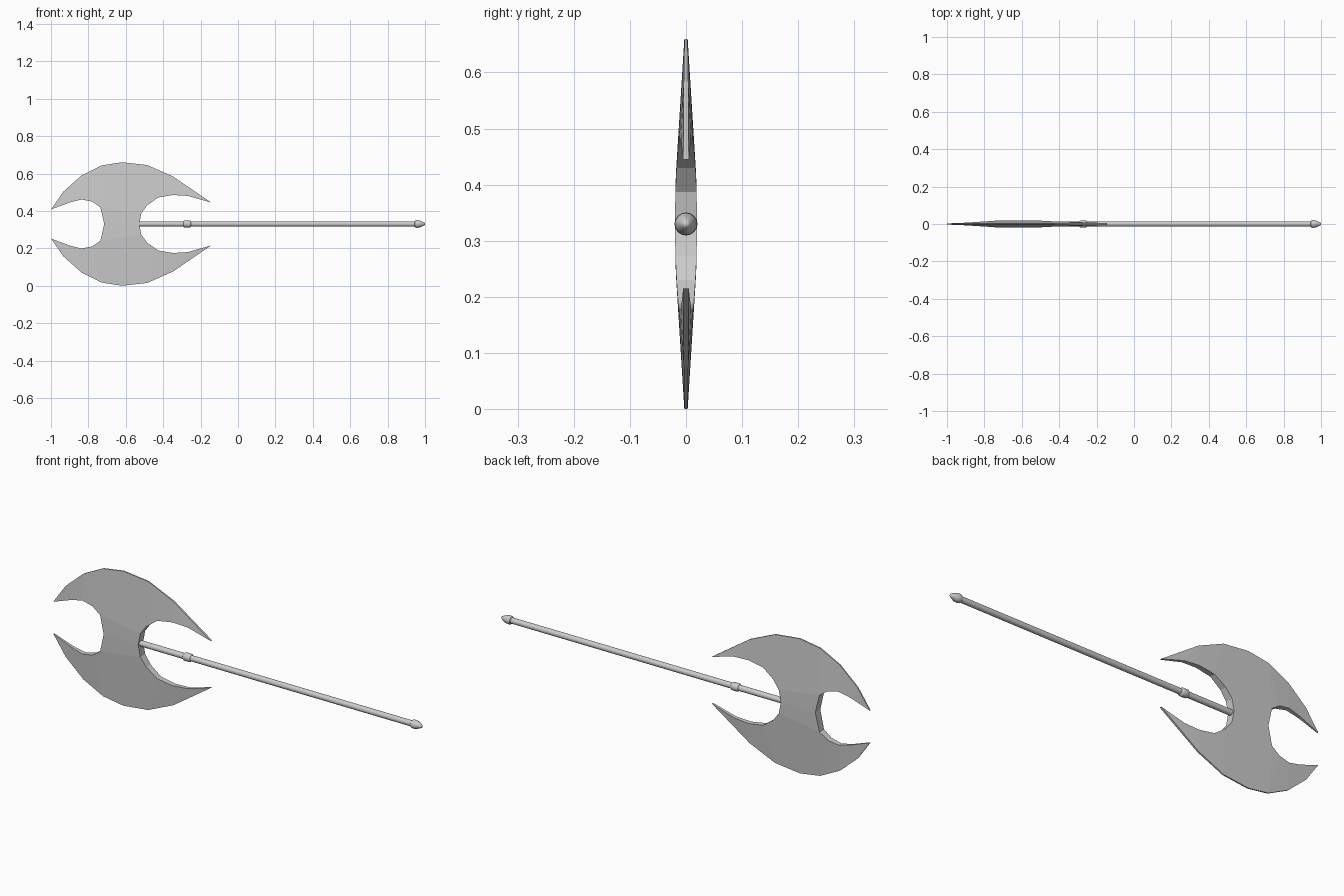
import bpy, bmesh, math

if "Cube" in bpy.data.objects:
    bpy.data.objects.remove(bpy.data.objects["Cube"])

CZ = 0.33  # height of the shaft axis

steel = bpy.data.materials.new("grey_steel")
steel.diffuse_color = (0.6, 0.6, 0.6, 1)
steel.use_nodes = True
steel.node_tree.nodes["Principled BSDF"].inputs["Base Color"].default_value = steel.diffuse_color


def finish(name, bm, smooth):
    bmesh.ops.recalc_face_normals(bm, faces=bm.faces)
    me = bpy.data.meshes.new(name)
    bm.to_mesh(me)
    bm.free()
    me.materials.append(steel)
    ob = bpy.data.objects.new(name, me)
    bpy.context.collection.objects.link(ob)
    if smooth:
        bpy.ops.object.select_all(action='DESELECT')
        ob.select_set(True)
        bpy.context.view_layer.objects.active = ob
        bpy.ops.object.shade_smooth_by_angle(angle=math.radians(35))
    return ob


def lathe(name, profile, sides=16):
    """Turn (x, radius) pairs around the shaft axis, with closed ends."""
    bm = bmesh.new()
    rings = []
    for x, r in profile:
        rings.append([bm.verts.new((x, r * math.cos(2 * math.pi * i / sides),
                                    CZ + r * math.sin(2 * math.pi * i / sides)))
                      for i in range(sides)])
    for a, b in zip(rings, rings[1:]):
        for i in range(sides):
            j = (i + 1) % sides
            bm.faces.new((a[i], a[j], b[j], b[i]))
    bm.faces.new(rings[0])
    bm.faces.new(rings[-1])
    return finish(name, bm, True)


# Double-bitted blade: upper half outline as (x, z, half thickness)
outer = [(-1.0, .408, .003), (-.933, .504, .003), (-.837, .589, .003),
         (-.73, .643, .003), (-.62, .66, .003), (-.485, .645, .003),
         (-.347, .584, .004), (-.144, .445, .005)]
inner = [(-.90, .445, .007), (-.837, .461, .011), (-.78, .45, .015),
         (-.736, .42, .018), (-.517, .387, .019), (-.485, .43, .017),
         (-.427, .472, .014), (-.347, .485, .012), (-.267, .48, .009)]
neck = [(-.715, .33, .0195), (-.528, .33, .0195)]
# Outer edge point facing each inner edge point
facing = [1, 2, 3, 3, 4, 5, 5, 6, 6]

bm = bmesh.new()
sides = []
for s in (-1, 1):
    o, i, n = [[bm.verts.new((x, s * t, z)) for x, z, t in pts]
               for pts in (outer, inner, neck)]
    sides.append((o, i, n))
    bm.faces.new((o[0], i[0], o[1]))
    bm.faces.new((o[7], o[6], i[8]))
    for k in range(8):
        a, b = facing[k], facing[k + 1]
        if a == b:
            bm.faces.new((i[k], i[k + 1], o[a]))
        else:
            bm.faces.new((i[k], i[k + 1], o[b], o[a]))
    bm.faces.new((n[0], n[1], i[4], i[3]))

# Rim walls between the front and back faces, open along the mirror line
loops = [[n[0]] + i[3::-1] + o + i[:3:-1] + [n[1]] for o, i, n in sides]
front, back = loops
for k in range(len(front) - 1):
    bm.faces.new((front[k], front[k + 1], back[k + 1], back[k]))

# Mirror the half blade below the shaft axis
copy = bmesh.ops.duplicate(bm, geom=bm.verts[:] + bm.edges[:] + bm.faces[:])
for v in copy["geom"]:
    if isinstance(v, bmesh.types.BMVert):
        v.co.z = 2 * CZ - v.co.z
bmesh.ops.remove_doubles(bm, verts=bm.verts[:], dist=1e-5)
finish("blade", bm, False)

# Long shaft
lathe("shaft", [(-.535, .014), (.96, .014)])

# Collar ring on the shaft
lathe("collar", [(-.291, .014), (-.289, .017), (-.284, .0195),
                 (-.258, .0195), (-.253, .017), (-.251, .014)])

# Pommel cap at the end
lathe("pommel", [(.943, .014), (.946, .018), (.956, .0205), (.97, .0195),
                 (.992, .010), (.998, .006), (1.0, .003)])
